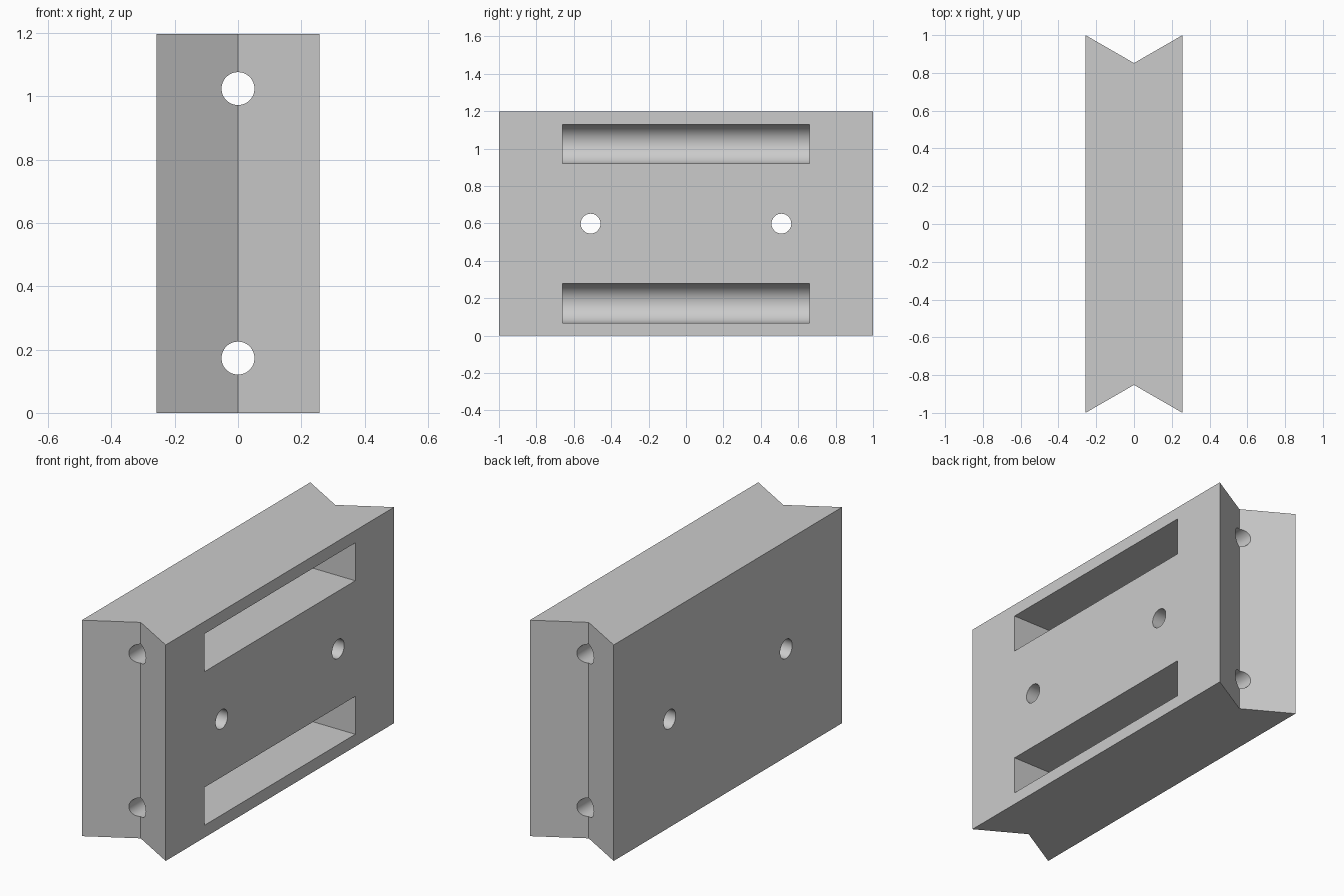
import bpy
import bmesh
from math import pi, sin, cos
from mathutils import Matrix, Vector

W, H, NOTCH = 0.257, 1.197, 0.852      # half width, height, notch tip distance
ROD_Z = (0.173, 1.024)                 # heights of the slots and long bores
SLOT_R, SLOT_Y = 0.105, 0.66

cube = bpy.data.objects.get("Cube")
if cube:
    bpy.data.objects.remove(cube, do_unlink=True)

grey = bpy.data.materials.new("light grey")
grey.use_nodes = True
colour = (0.6, 0.6, 0.6, 1)
grey.diffuse_color = colour
grey.node_tree.nodes["Principled BSDF"].inputs["Base Color"].default_value = colour


def add_object(name, bm):
    bmesh.ops.recalc_face_normals(bm, faces=bm.faces)
    mesh = bpy.data.meshes.new(name)
    bm.to_mesh(mesh)
    bm.free()
    mesh.materials.append(grey)
    obj = bpy.data.objects.new(name, mesh)
    bpy.context.collection.objects.link(obj)
    return obj


def prism(name, points, direction):
    """Extrude a closed outline along a direction."""
    bm = bmesh.new()
    face = bm.faces.new([bm.verts.new(p) for p in points])
    new = bmesh.ops.extrude_face_region(bm, geom=[face])["geom"]
    verts = [v for v in new if isinstance(v, bmesh.types.BMVert)]
    bmesh.ops.translate(bm, verts=verts, vec=Vector(direction))
    return add_object(name, bm)


def bore(name, radius, length, axis, centre):
    """Round cutter along the x or y axis."""
    turn = Matrix.Rotation(pi / 2, 4, "Y" if axis == "X" else "X")
    bm = bmesh.new()
    bmesh.ops.create_cone(bm, cap_ends=True, segments=48, radius1=radius,
                          radius2=radius, depth=length,
                          matrix=Matrix.Translation(centre) @ turn)
    return add_object(name, bm)


# Block with a V notch at each end
outline = [(-W, -1), (0, -NOTCH), (W, -1), (W, 1), (0, NOTCH), (-W, 1)]
block = prism("notched_block", [(x, y, 0) for x, y in outline], (0, 0, H))

cutters = []
for z in ROD_Z:
    # Round-bottomed slot, open on the +x face
    arc = [pi / 2 + pi * i / 32 for i in range(33)]
    profile = [(SLOT_R * cos(a), -SLOT_Y, z + SLOT_R * sin(a)) for a in arc]
    profile += [(0.4, -SLOT_Y, z - SLOT_R), (0.4, -SLOT_Y, z + SLOT_R)]
    cutters.append(prism("slot_cutter", profile, (0, 2 * SLOT_Y, 0)))
    # Long bore from end to end
    cutters.append(bore("long_bore_cutter", 0.052, 2.4, "Y", (0, 0, z)))

# Cross holes through the wide faces
for y in (-0.51, 0.51):
    cutters.append(bore("cross_hole_cutter", 0.053, 1, "X", (0, y, H / 2)))

# Cut, then discard the cutters
bpy.ops.object.select_all(action="DESELECT")
block.select_set(True)
bpy.context.view_layer.objects.active = block
for cutter in cutters:
    cutter.hide_render = True
    mod = block.modifiers.new("cut", "BOOLEAN")
    mod.operation = "DIFFERENCE"
    mod.solver = "EXACT"
    mod.object = cutter
    bpy.ops.object.modifier_apply(modifier=mod.name)
    bpy.data.objects.remove(cutter, do_unlink=True)

bpy.ops.object.shade_smooth_by_angle(angle=pi / 7)
